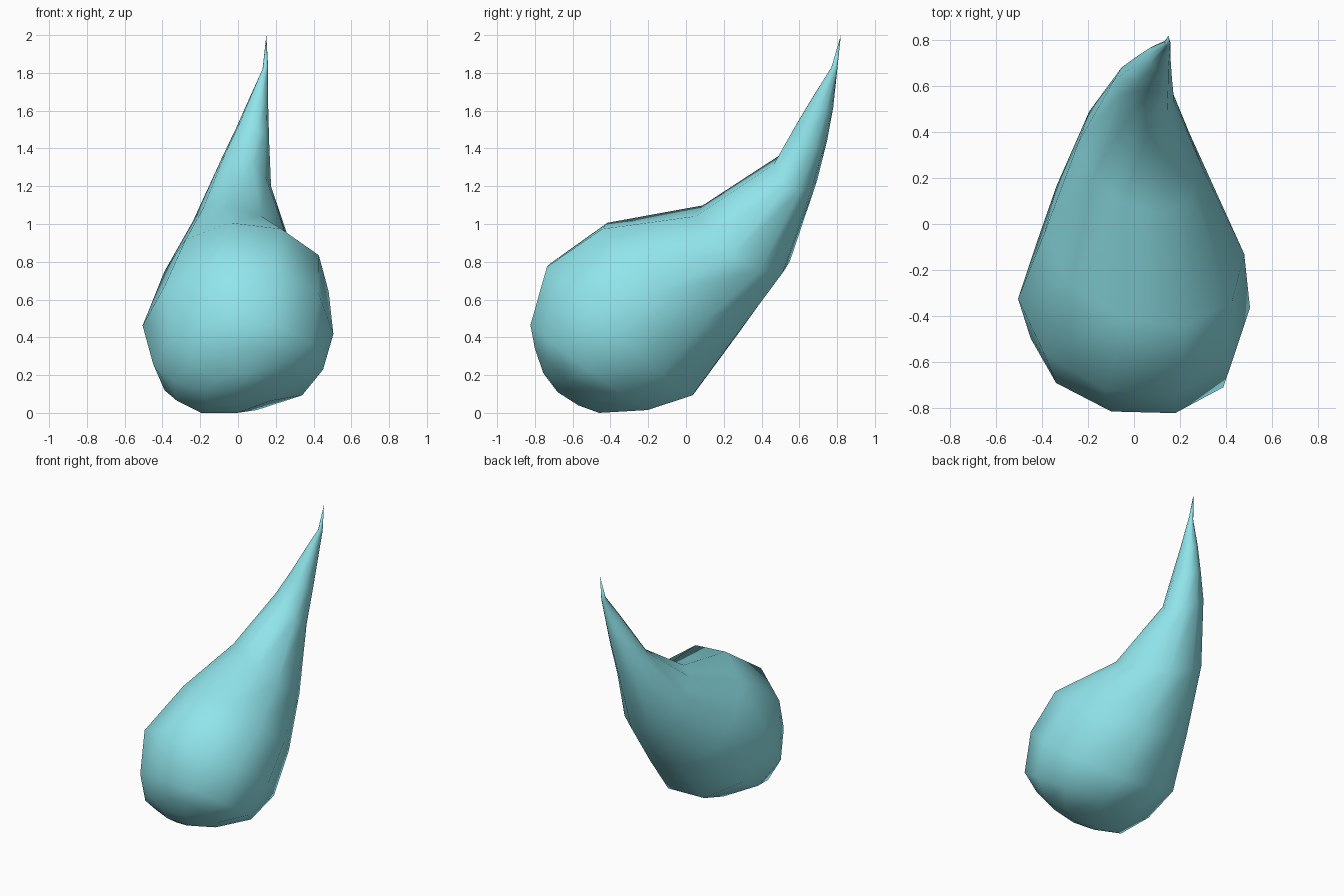
import bpy, bmesh, math
from mathutils import Vector

if "Cube" in bpy.data.objects:
    bpy.data.objects.remove(bpy.data.objects["Cube"])

SIDES = 10
# ring: upper y, upper z, lower y, lower z, centre x, half width, sideways lean, yaw along axis
RINGS = [
    (-0.755, 0.21, -0.57, 0.04, -0.03, 0.14, 0.05, 0.0),
    (-0.80, 0.34, -0.46, 0.00, -0.03, 0.31, 0.07, 0.0),
    (-0.82, 0.47, -0.20, 0.02, 0.00, 0.45, 0.04, 0.02),
    (-0.73, 0.78, 0.04, 0.10, 0.00, 0.505, 0.03, 0.03),
    (-0.43, 0.99, 0.26, 0.40, 0.045, 0.435, 0.05, 0.07),
    (0.07, 1.07, 0.53, 0.77, 0.03, 0.27, 0.01, 0.11),
    (0.48, 1.34, 0.68, 1.21, 0.045, 0.13, -0.01, 0.09),
    (0.58, 1.52, 0.74, 1.43, 0.08, 0.085, 0.0, 0.05),
    (0.67, 1.67, 0.775, 1.61, 0.11, 0.05, 0.0, 0.03),
    (0.77, 1.83, 0.80, 1.81, 0.145, 0.015, 0.0, 0.0),
]

# teardrop body: rings lofted from the round end to the curled tip
bm = bmesh.new()
loops = []
flat = 1 / math.cos(math.pi / SIDES)
for uy, uz, ly, lz, cx, hw, lean, yaw in RINGS:
    centre = Vector((cx, (uy + ly) / 2, (uz + lz) / 2))
    up = Vector((lean, (uy - ly) / 2, (uz - lz) / 2)) * flat
    along = Vector((0, up.z, -up.y)).normalized()
    side = Vector((hw, 0, 0)) - along * yaw
    angles = [2 * math.pi * (i + 0.5) / SIDES for i in range(SIDES)]
    loops.append([bm.verts.new(centre + up * math.cos(a) + side * math.sin(a)) for a in angles])

for a, b in zip(loops, loops[1:]):
    for i in range(SIDES):
        j = (i + 1) % SIDES
        bm.faces.new((a[i], a[j], b[j], b[i]))

# round end and pointed tip
for loop, point in ((loops[0], (-0.03, -0.68, 0.11)), (loops[-1], (0.15, 0.82, 2.0))):
    pole = bm.verts.new(point)
    for i in range(SIDES):
        bm.faces.new((loop[i], loop[(i + 1) % SIDES], pole))

bmesh.ops.recalc_face_normals(bm, faces=bm.faces)
for f in bm.faces:
    f.smooth = True
mesh = bpy.data.meshes.new("teardrop_body")
bm.to_mesh(mesh)
bm.free()
body = bpy.data.objects.new("teardrop_body", mesh)
bpy.context.collection.objects.link(body)

# pale cyan surface
mat = bpy.data.materials.new("pale_cyan")
mat.diffuse_color = (0.28, 0.78, 0.83, 1)
mat.use_nodes = True
mat.node_tree.nodes["Principled BSDF"].inputs["Base Color"].default_value = mat.diffuse_color
mesh.materials.append(mat)
